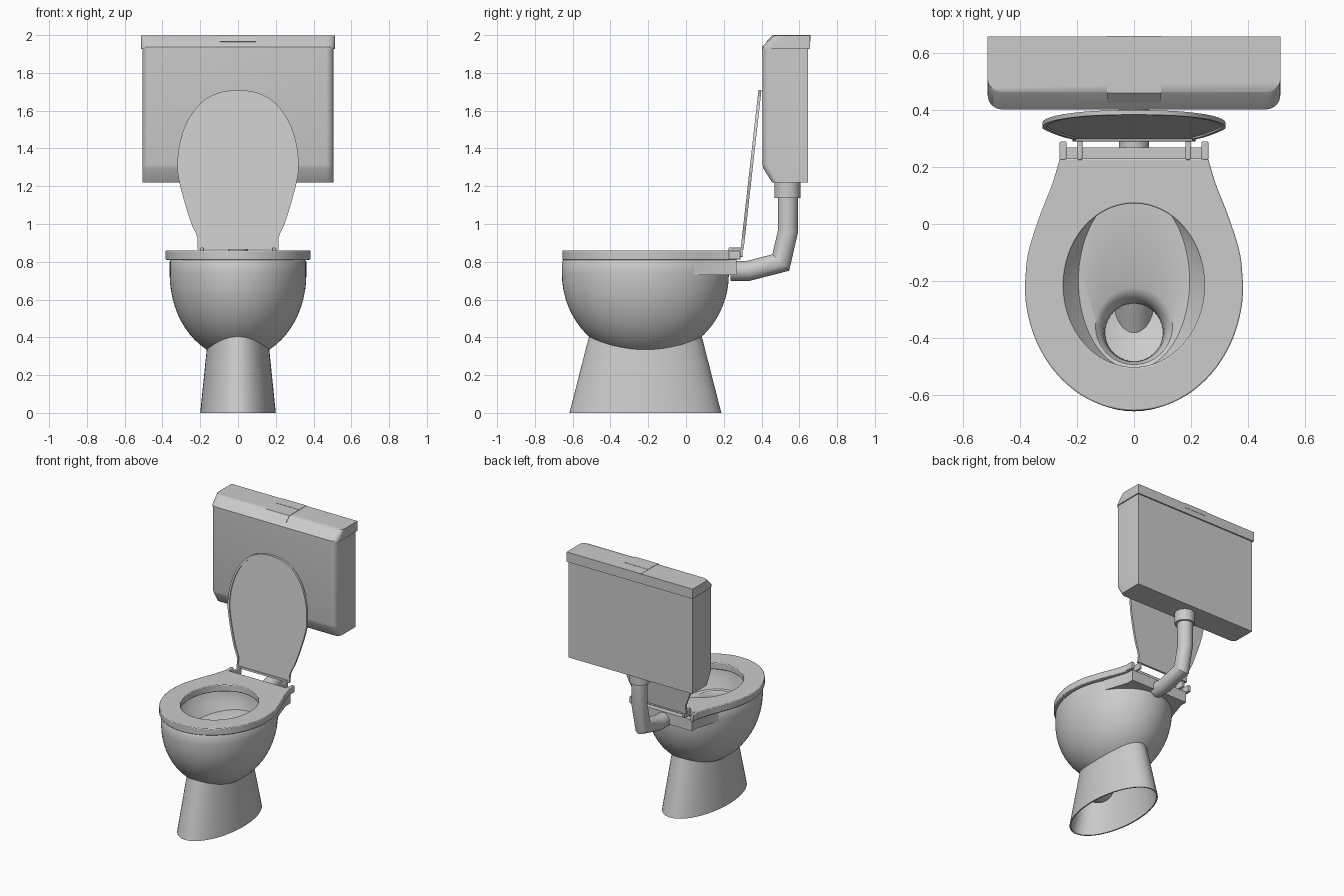
import bpy, bmesh
from math import sin, cos, pi, sqrt, atan2
from mathutils import Vector

if "Cube" in bpy.data.objects:
    bpy.data.objects.remove(bpy.data.objects["Cube"])


def loft(name, rings, caps=(True, True), loop=False, angle=35, bevel=0):
    """Skin a list of equal-length point rings."""
    bm = bmesh.new()
    vs = [[bm.verts.new(p) for p in r] for r in rings]
    n = len(vs[0])
    pairs = list(zip(vs, vs[1:])) + ([(vs[-1], vs[0])] if loop else [])
    for a, b in pairs:
        for i in range(n):
            j = (i + 1) % n
            bm.faces.new((a[i], a[j], b[j], b[i]))
    if not loop:
        if caps[0]:
            bm.faces.new(vs[0][::-1])
        if caps[1]:
            bm.faces.new(vs[-1])
    bmesh.ops.recalc_face_normals(bm, faces=bm.faces)
    me = bpy.data.meshes.new(name)
    bm.to_mesh(me)
    bm.free()
    ob = bpy.data.objects.new(name, me)
    bpy.context.collection.objects.link(ob)
    if bevel:
        m = ob.modifiers.new("bevel", "BEVEL")
        m.width, m.segments, m.limit_method = bevel, 2, "ANGLE"
        m.angle_limit = 0.8
    bpy.ops.object.select_all(action="DESELECT")
    ob.select_set(True)
    bpy.context.view_layer.objects.active = ob
    bpy.ops.object.shade_smooth_by_angle(angle=angle * pi / 180)
    return ob


def ellipse(a, b, cy, z, n=72):
    return [(a * cos(2 * pi * i / n), cy + b * sin(2 * pi * i / n), z) for i in range(n)]


def spline(pts, k=6):
    """Catmull-Rom through 2D points."""
    p = [Vector(q) for q in pts]
    p = [2 * p[0] - p[1]] + p + [2 * p[-1] - p[-2]]
    out = []
    for a, b, c, d in zip(p, p[1:], p[2:], p[3:]):
        for i in range(k):
            t = i / k
            out.append(0.5 * (2 * b + (c - a) * t + (2 * a - 5 * b + 4 * c - d) * t * t
                              + (3 * b - a - 3 * c + d) * t ** 3))
    return out + [p[-2]]


def mirrored(half):
    """Close a right-hand half outline by mirroring it in x."""
    return list(half) + [(-p[0], p[1]) for p in reversed(half) if p[0] > 1e-5]


def box(name, x0, x1, y0, y1, z0, z1, bevel=0.004):
    base = [(x0, y0), (x1, y0), (x1, y1), (x0, y1)]
    return loft(name, [[(x, y, z) for x, y in base] for z in (z0, z1)], bevel=bevel)


def tube(name, path, r, n=28):
    """Mitred pipe through (y, z) points in the x = 0 plane."""
    p = [Vector(q) for q in path]
    rings = []
    for i, c in enumerate(p):
        d0 = (c - p[i - 1]).normalized() if i else (p[1] - c).normalized()
        d1 = (p[i + 1] - c).normalized() if i < len(p) - 1 else d0
        d = (d0 + d1).normalized()
        side = Vector((-d.y, d.x)) / max(d.dot(d0), 0.5)
        rings.append([(r * cos(2 * pi * k / n), c.x + side.x * r * sin(2 * pi * k / n),
                       c.y + side.y * r * sin(2 * pi * k / n)) for k in range(n)])
    return loft(name, rings, angle=25)


CY = -0.215

# Pedestal: flared oval shell, open underneath
loft("pedestal", [ellipse(0.154, 0.287, CY, 0.45), ellipse(0.2, 0.402, CY, 0),
                  ellipse(0.19, 0.392, CY, 0), ellipse(0.144, 0.277, CY, 0.45)], loop=True)

# Bowl: half ellipsoid outside, ledge and sump inside
rings = []
for i in range(1, 17):
    t = pi / 2 * i / 16
    rings.append(ellipse(0.362 * sin(t), 0.442 * sin(t), CY, 0.735 - 0.45 * cos(t)))
rings += [ellipse(0.362, 0.442, CY, 0.8), ellipse(0.355, 0.435, CY, 0.81),
          ellipse(0.285, 0.33, -0.205, 0.81), ellipse(0.272, 0.33, -0.203, 0.78),
          ellipse(0.245, 0.325, -0.2, 0.73), ellipse(0.195, 0.31, -0.2, 0.67)]
for r, cy, z in ((0.135, -0.358, 0.665), (0.12, -0.367, 0.652), (0.108, -0.375, 0.63),
                 (0.102, -0.38, 0.59), (0.1, -0.38, 0.27)):
    rings.append(ellipse(r, r, cy, z))
for i in range(1, 8):
    t = pi / 2 * i / 8
    rings.append(ellipse(0.1 * cos(t), 0.1 * cos(t), -0.38, 0.27 - 0.1 * sin(t)))
loft("bowl", rings)

# Sump seen from inside the pedestal, with its outlet
rings = [ellipse(0.112, 0.112, -0.38, 0.42)]
for i in range(8):
    t = pi / 2 * i / 8
    rings.append(ellipse(0.112 * cos(t), 0.112 * cos(t), -0.38, 0.27 - 0.115 * sin(t)))
loft("sump", rings, caps=(False, True))
tube("sump_outlet", [(-0.36, 0.25), (-0.16, 0.36)], 0.07)

# Rear shelf of the pan
half = [(0, 0.135), (0.15, 0.13), (0.22, 0.03), (0.298, 0.03), (0.238, 0.215), (0.238, 0.268)]
loft("rear_shelf", [[(x, y, z) for x, y in mirrored(half)] for z in (0.73, 0.812)])

# Seat ring: egg outline with elliptical hole
half = [(0.383 * sin(pi / 2 * i / 24), CY - 0.44 * cos(pi / 2 * i / 24)) for i in range(24)]
half += [tuple(p) for p in spline([(0.383, CY), (0.371, -0.1), (0.33, 0.03),
                                   (0.287, 0.14), (0.26, 0.23)])]
half += [(0.26 - 0.02 * i, 0.23) for i in range(1, 13)] + [(0, 0.23)]
outer = mirrored(half)
outer = [p for i, p in enumerate(outer) if i == 0 or p != outer[i - 1]]
hole = []
for x, y in outer:
    a = atan2(y - CY, x)
    r = 1 / sqrt((cos(a) / 0.247) ** 2 + (sin(a) / 0.287) ** 2)
    hole.append((r * cos(a), CY + r * sin(a)))
loft("seat", [[(x, y, z) for x, y in o] for o, z in
              ((outer, 0.81), (outer, 0.86), (hole, 0.86), (hole, 0.81))],
     loop=True, bevel=0.005)

# Hinge lugs on the seat and on the lid
for side, s in (("right", 1), ("left", -1)):
    for part, a, b, y1, z0, z1 in (("seat_lug", 0.236, 0.261, 0.289, 0.812, 0.86),
                                   ("lid_lug", 0.181, 0.198, 0.3, 0.825, 0.875)):
        x0, x1 = sorted((s * a, s * b))
        box(f"{part}_{side}", x0, x1, 0.225, y1, z0, z1)

# Raised lid: leaning egg plate with a shallow rim on its front face
prof = spline([(0.215, 0.865), (0.216, 0.93), (0.25, 1.01), (0.287, 1.13), (0.314, 1.24),
               (0.321, 1.32), (0.306, 1.44), (0.26, 1.56), (0.18, 1.655), (0.09, 1.698), (0, 1.71)])
outline = mirrored([tuple(p) for p in prof])
inner = [(x * 0.955, 1.29 + (z - 1.29) * 0.968) for x, z in outline]


def lean(pts, off):
    return [(x, 0.289 + (z - 0.865) * 0.112 + off, z) for x, z in pts]


loft("lid", [lean(outline, 0.016), lean(outline, 0.0), lean(inner, 0.0), lean(inner, 0.007)])


# Cistern and its cover share a plan with rounded front corners
def plan(hx, y0, y1, z, r):
    half = [(hx - r + r * sin(pi / 2 * i / 8), y0 + r - r * cos(pi / 2 * i / 8)) for i in range(9)]
    return [(x, y, z) for x, y in mirrored(half + [(hx, y1)])]


def cut_front(ring, y0, y1, new, z):
    """Copy a plan ring with its front pulled back to y = new."""
    return [(x, y1 - (y1 - y) * (y1 - new) / (y1 - y0), z) for x, y, _ in ring]


body = plan(0.505, 0.405, 0.647, 1.93, 0.04)
loft("cistern", [cut_front(body, 0.405, 0.647, 0.456, 1.22),
                 cut_front(body, 0.405, 0.647, 0.409, 1.295),
                 cut_front(body, 0.405, 0.647, 0.405, 1.315), body])
cover = plan(0.513, 0.402, 0.657, 1.926, 0.05)
loft("cistern_cover", [cover, cut_front(cover, 0.402, 0.657, 0.402, 1.938),
                       cut_front(cover, 0.402, 0.657, 0.46, 1.994),
                       cut_front(cover, 0.402, 0.657, 0.467, 1.998)])

# Flush plate wrapping over the cover, in two pieces
for name, pts in (("flush_button", [(0.425, 1.965), (0.46, 2.0), (0.574, 2.0),
                                    (0.574, 1.965), (0.44, 1.962)]),
                  ("flush_plate_back", [(0.577, 1.965), (0.577, 2.0), (0.659, 2.0), (0.659, 1.965)])):
    loft(name, [[(x, y, z) for y, z in pts] for x in (-0.095, 0.095)])

# Flush pipe and collar
tube("flush_pipe", [(0.54, 1.2), (0.54, 0.962), (0.502, 0.796), (0.33, 0.752), (0.235, 0.752)], 0.053)
tube("pipe_collar", [(0.537, 1.225), (0.537, 1.137)], 0.069)
